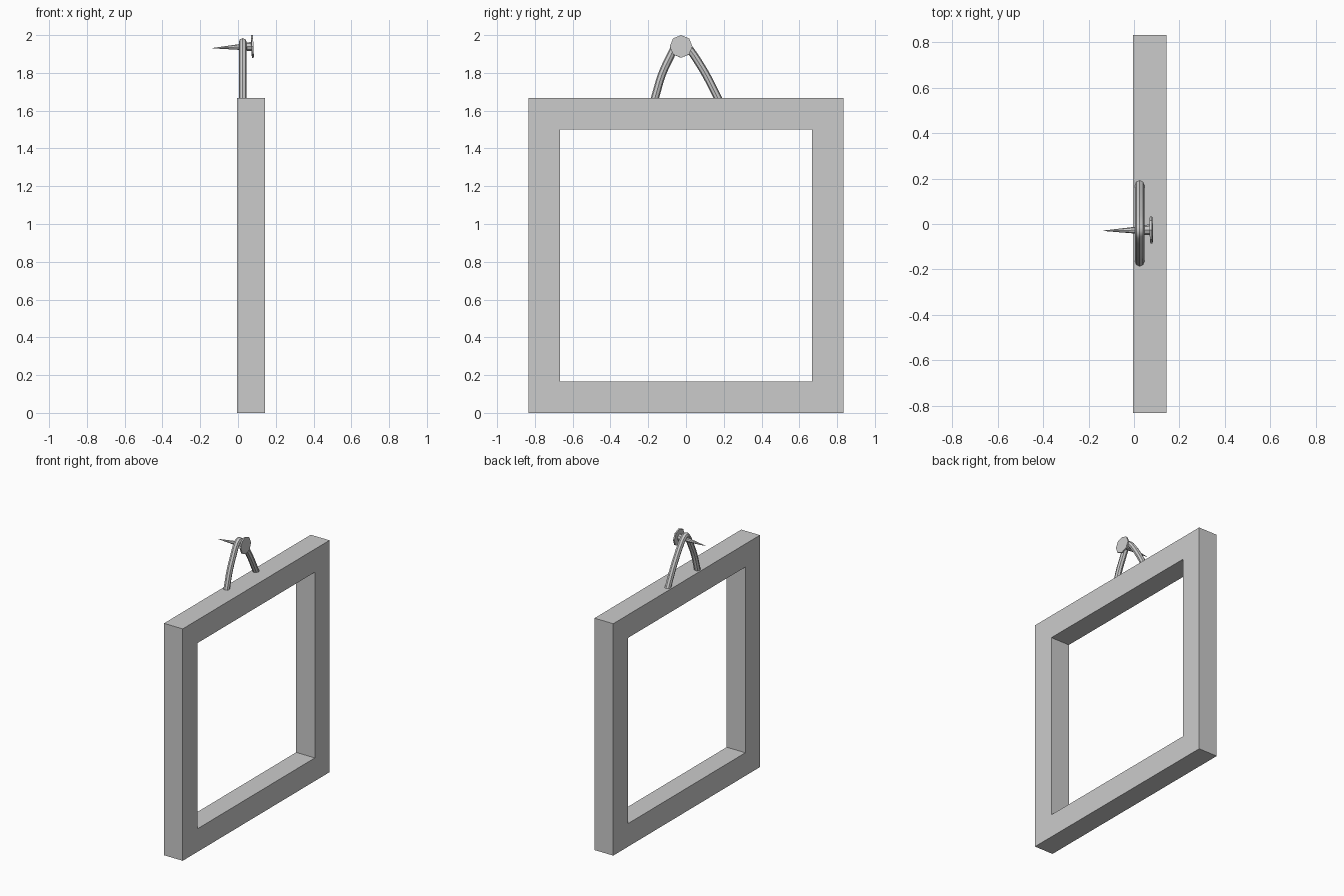
import bpy, bmesh
from math import cos, sin, pi, radians
from mathutils import Matrix

if "Cube" in bpy.data.objects:
    bpy.data.objects.remove(bpy.data.objects["Cube"])


def mesh_object(name, bm):
    bmesh.ops.recalc_face_normals(bm, faces=bm.faces)
    me = bpy.data.meshes.new(name)
    bm.to_mesh(me)
    bm.free()
    ob = bpy.data.objects.new(name, me)
    bpy.context.collection.objects.link(ob)
    return ob


def loft(bm, rings, closed=False):
    n = len(rings[0])
    pairs = list(zip(rings, rings[1:])) + ([(rings[-1], rings[0])] if closed else [])
    for a, b in pairs:
        for i in range(n):
            j = (i + 1) % n
            bm.faces.new((a[i], a[j], b[j], b[i]))


# Open square frame with mitred corners
X0, X1, MID = -0.005, 0.144, 0.8335
bm = bmesh.new()
rings = []
for sy, sz in ((-1, -1), (1, -1), (1, 1), (-1, 1)):
    rings.append([bm.verts.new((x, sy * h, MID + sz * h))
                  for x, h in ((X0, 0.833), (X1, 0.833), (X1, 0.667), (X0, 0.667))])
loft(bm, rings, closed=True)
mesh_object("frame", bm)

# Hanging cord: a bevelled curve looped over the nail
path = [(-0.172, 1.64), (-0.155, 1.70), (-0.128, 1.79), (-0.082, 1.89),
        (-0.055, 1.94), (-0.030, 1.963), (-0.002, 1.948), (0.030, 1.91),
        (0.070, 1.85), (0.106, 1.79), (0.152, 1.70), (0.182, 1.64)]
cu = bpy.data.curves.new("hanging_cord", 'CURVE')
cu.dimensions = '3D'
cu.bevel_depth = 0.021
cu.bevel_resolution = 2
cu.resolution_u = 3
cu.use_fill_caps = True
sp = cu.splines.new('BEZIER')
sp.bezier_points.add(len(path) - 1)
for p, (y, z) in zip(sp.bezier_points, path):
    p.co = (0.025, y, z)
    p.handle_left_type = p.handle_right_type = 'AUTO'
cord_curve = bpy.data.objects.new("cord_curve", cu)
bpy.context.collection.objects.link(cord_curve)
bpy.context.view_layer.objects.active = cord_curve
cord_curve.select_set(True)
bpy.ops.object.convert(target='MESH')
cord = bpy.context.object
cord.name = "hanging_cord"
bpy.ops.object.shade_smooth_by_angle(angle=radians(40))

# Eight-sided nail: pointed shank, short collar and flat head, slightly tilted
profile = [(-0.211, 0.001), (-0.06, 0.016), (-0.032, 0.018), (-0.030, 0.023),
           (-0.006, 0.023), (-0.005, 0.060), (0.005, 0.060)]
bm = bmesh.new()
rings = [[bm.verts.new((x, r * sin(i * pi / 4), r * cos(i * pi / 4))) for i in range(8)]
         for x, r in profile]
loft(bm, rings)
bm.faces.new(rings[0])
bm.faces.new(rings[-1])
nail = mesh_object("nail", bm)
nail.data.transform(Matrix.Translation((0.076, -0.026, 1.940))
                    @ Matrix.Rotation(radians(-2.5), 4, 'Y')
                    @ Matrix.Rotation(radians(1), 4, 'Z'))
